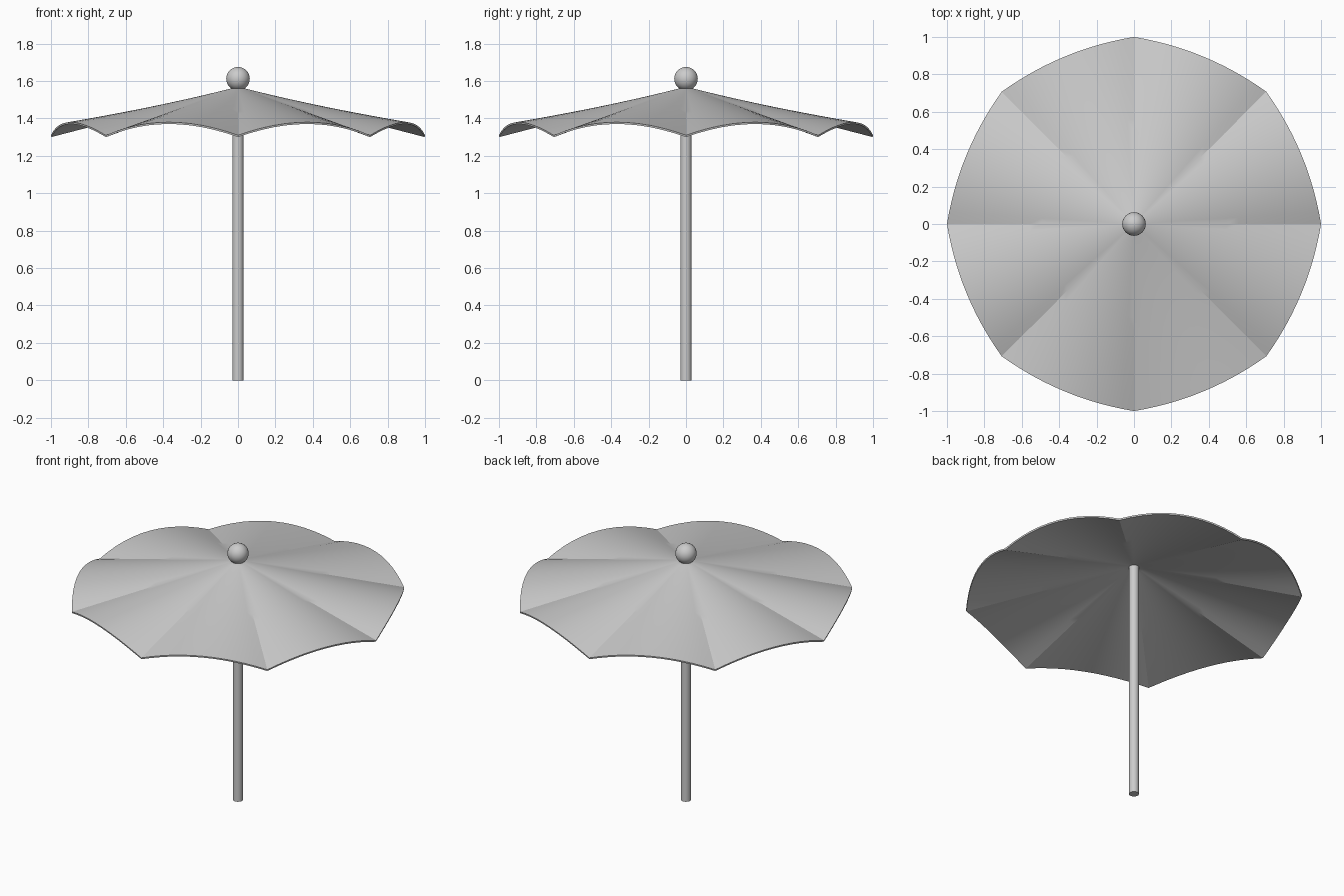
import bpy, bmesh, math

if "Cube" in bpy.data.objects:
    bpy.data.objects.remove(bpy.data.objects["Cube"])

RIBS = 8          # canopy ribs
ACROSS = 12       # strips across one panel
RINGS = 16        # rings from apex to rim
APEX_Z, RIM_Z = 1.57, 1.31

grey = bpy.data.materials.new("light_grey")
grey.diffuse_color = (0.6, 0.6, 0.6, 1)
grey.use_nodes = True
grey.node_tree.nodes["Principled BSDF"].inputs["Base Color"].default_value = grey.diffuse_color


def finish(obj, name, angle):
    obj.name = name
    obj.data.materials.clear()
    obj.data.materials.append(grey)
    bpy.ops.object.select_all(action='DESELECT')
    bpy.context.view_layer.objects.active = obj
    obj.select_set(True)
    for mod in list(obj.modifiers):
        bpy.ops.object.modifier_apply(modifier=mod.name)
    bpy.ops.object.shade_smooth_by_angle(angle=math.radians(angle))


def canopy_point(k, t):
    """Point on strip k at fraction t from apex to rim."""
    panel, step = divmod(k, ACROSS)
    u = step / ACROSS
    a0 = 2 * math.pi * panel / RIBS
    a1 = a0 + 2 * math.pi / RIBS
    mid = (a0 + a1) / 2
    puff = 4 * u * (1 - u)
    out = 0.045 * puff * t ** 2
    x = t * ((1 - u) * math.cos(a0) + u * math.cos(a1)) + out * math.cos(mid)
    y = t * ((1 - u) * math.sin(a0) + u * math.sin(a1)) + out * math.sin(mid)
    z = APEX_Z + (RIM_Z - APEX_Z) * t + 0.07 * puff * t ** 1.4
    return x, y, z


# Canopy: straight ribs with fabric panels billowing between them
bm = bmesh.new()
count = RIBS * ACROSS
apex = bm.verts.new((0, 0, APEX_Z))
rings = [[bm.verts.new(canopy_point(k, r / RINGS)) for k in range(count)]
         for r in range(1, RINGS + 1)]
for k in range(count):
    n = (k + 1) % count
    bm.faces.new((apex, rings[0][k], rings[0][n]))
    for inner, outer in zip(rings, rings[1:]):
        bm.faces.new((inner[k], outer[k], outer[n], inner[n]))
mesh = bpy.data.meshes.new("canopy")
bm.to_mesh(mesh)
bm.free()
canopy = bpy.data.objects.new("canopy", mesh)
bpy.context.collection.objects.link(canopy)
shell = canopy.modifiers.new("thickness", 'SOLIDIFY')
shell.thickness = 0.01
shell.offset = -1
finish(canopy, "canopy", 20)

# Pole
bpy.ops.mesh.primitive_cylinder_add(vertices=12, radius=0.03, depth=1.56,
                                    location=(0, 0, 0.78))
finish(bpy.context.object, "pole", 35)

# Ball finial on top
bpy.ops.mesh.primitive_uv_sphere_add(segments=32, ring_count=16, radius=0.063,
                                     location=(0, 0, 1.612))
finish(bpy.context.object, "ball_finial", 40)
